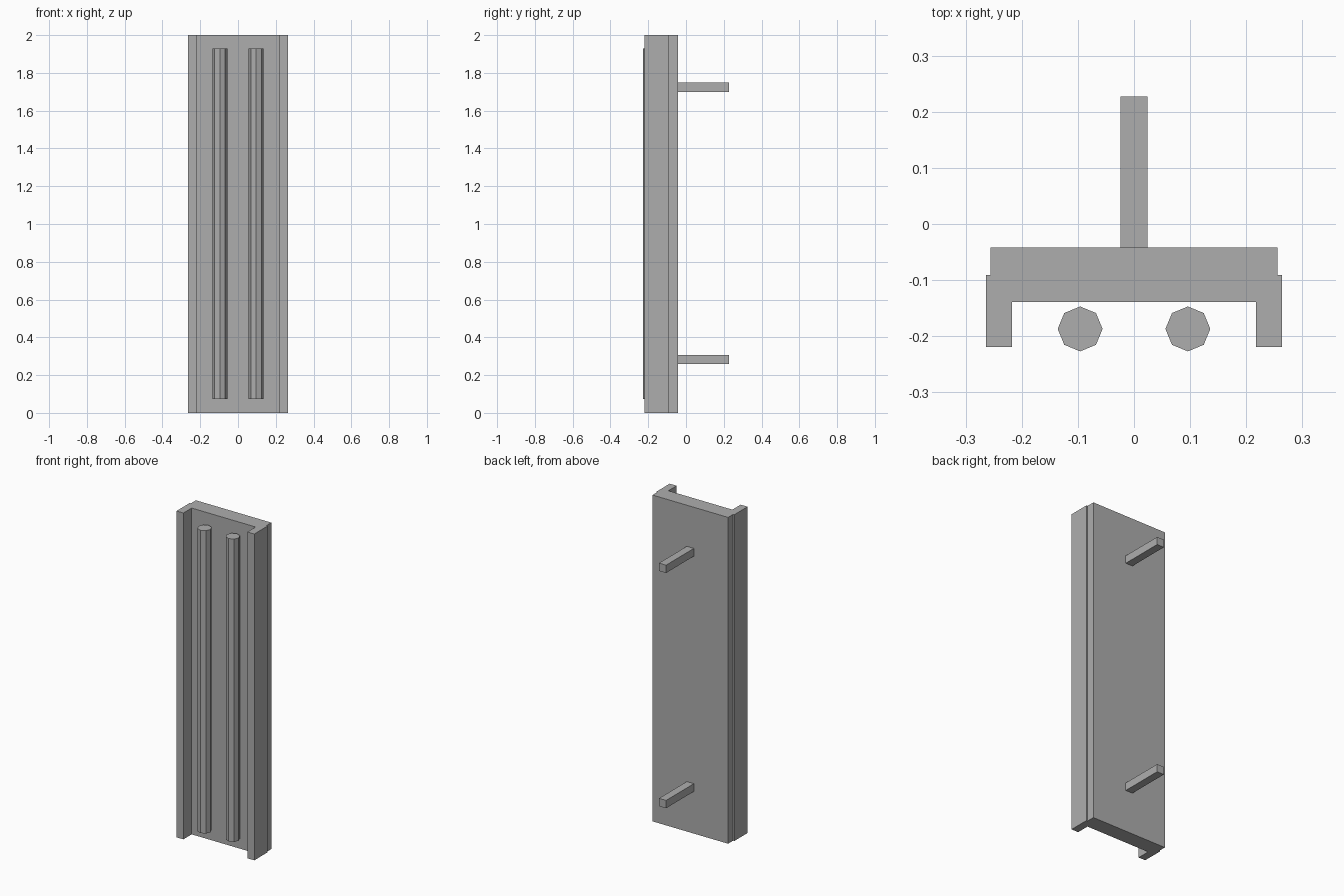
import bpy
import bmesh
import math

cube = bpy.data.objects.get("Cube")
if cube:
    bpy.data.objects.remove(cube, do_unlink=True)

# One plain grey for every part
grey = bpy.data.materials.new("plain grey")
grey.use_nodes = True
colour = (0.42, 0.42, 0.42, 1)
grey.diffuse_color = colour
grey.node_tree.nodes["Principled BSDF"].inputs["Base Color"].default_value = colour


def extrude_profile(name, points, bottom, top):
    """Raise a closed xy outline from bottom to top."""
    bm = bmesh.new()
    face = bm.faces.new([bm.verts.new((x, y, bottom)) for x, y in points])
    raised = bmesh.ops.extrude_face_region(bm, geom=[face])["geom"]
    verts = [v for v in raised if isinstance(v, bmesh.types.BMVert)]
    bmesh.ops.translate(bm, verts=verts, vec=(0, 0, top - bottom))
    bmesh.ops.recalc_face_normals(bm, faces=bm.faces)
    mesh = bpy.data.meshes.new(name)
    bm.to_mesh(mesh)
    bm.free()
    mesh.materials.append(grey)
    obj = bpy.data.objects.new(name, mesh)
    bpy.context.collection.objects.link(obj)
    return obj


# Channel housing: back plate with stepped side flanges, mirrored outline
back = -0.042
half = [(0.256, back), (0.256, -0.091), (0.264, -0.091),
        (0.264, -0.219), (0.217, -0.219), (0.217, -0.139)]
outline = half + [(-x, y) for x, y in reversed(half)]
extrude_profile("channel_housing", outline, 0, 2)

# Octagonal tubes standing in the channel
for side, x in (("left", 0.096), ("right", -0.096)):
    ring = [(x + 0.04 * math.cos(i * math.tau / 8),
             -0.187 + 0.04 * math.sin(i * math.tau / 8)) for i in range(8)]
    extrude_profile(side + "_tube", ring, 0.074, 1.93)

# Square mounting pegs behind the plate
w = 0.024
peg = [(-w, back), (w, back), (w, 0.227), (-w, 0.227)]
for level, z in (("lower", 0.282), ("upper", 1.724)):
    extrude_profile(level + "_mounting_peg", peg, z - w, z + w)
